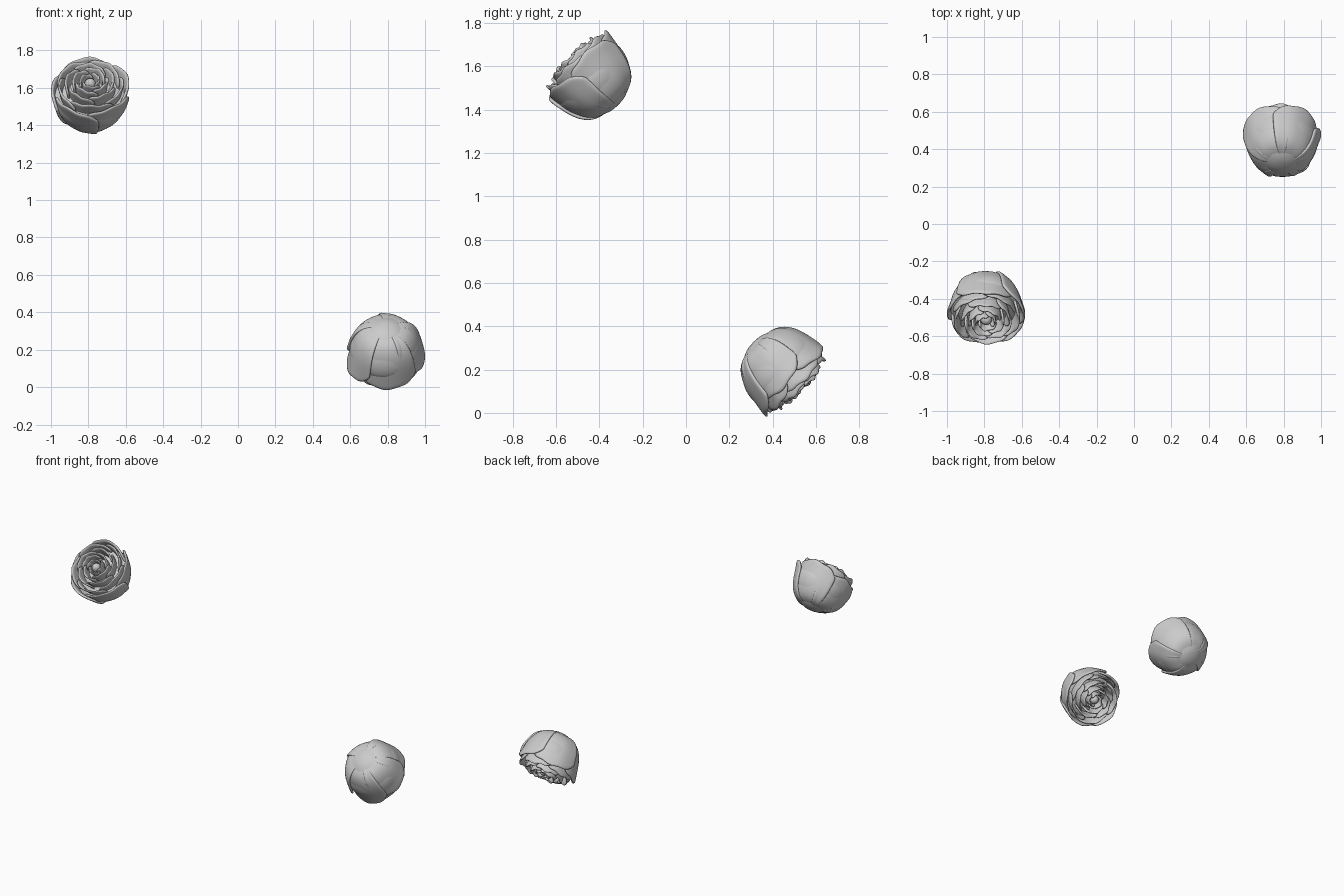
import bpy, bmesh, math
from mathutils import Vector, Matrix

if "Cube" in bpy.data.objects:
    bpy.data.objects.remove(bpy.data.objects["Cube"])

TILT = Matrix.Rotation(math.radians(45), 3, 'X')
CENTRE = Vector((-0.79, -0.45, 1.56))
MID = Vector((0, 0, 0.875))


def place(p, sign):
    # rose frame -> world; sign -1 is the point-mirrored lower rose
    w = TILT @ Vector(p) + CENTRE
    return w if sign > 0 else MID * 2 - w


def finish(bm, name, sign, thick=0.0):
    for v in bm.verts:
        v.co = place(v.co, sign)
    bmesh.ops.remove_doubles(bm, verts=bm.verts, dist=1e-5)
    if sign < 0:
        bmesh.ops.reverse_faces(bm, faces=bm.faces)
    for f in bm.faces:
        f.smooth = True
    me = bpy.data.meshes.new(name)
    bm.to_mesh(me)
    bm.free()
    ob = bpy.data.objects.new(name, me)
    bpy.context.collection.objects.link(ob)
    if thick:
        m = ob.modifiers.new("thickness", 'SOLIDIFY')
        m.thickness, m.offset = thick, 0
    m = ob.modifiers.new("smooth", 'SUBSURF')
    m.levels = m.render_levels = 1
    return ob


def grid(bm, fn, nu, nv):
    rows = [[bm.verts.new(fn(i / nu, j / nv)) for i in range(nu + 1)] for j in range(nv + 1)]
    for a, b in zip(rows, rows[1:]):
        for i in range(nu):
            bm.faces.new((a[i], a[i + 1], b[i + 1], b[i]))


def petal(name, sign, ang, half, R, base, top, flare, thick, dip=0.05, twist=0.012):
    def fn(a, v):
        u = 2 * a - 1
        t = math.radians(ang + half * u)
        rim = top - dip * abs(u) ** 2.6 + 0.006 * math.cos(u * 9)
        r = 0.02 + (R - 0.02) * math.sqrt(max(0, 1 - (1 - v) ** 2.4))
        r += (flare * v ** 5 * (1 - 0.6 * u * u)) + twist * u * v
        z = base + (rim - base) * v ** 1.25
        return (r * math.cos(t), r * math.sin(t), z)
    bm = bmesh.new()
    grid(bm, fn, 14, 10)
    finish(bm, name, sign, thick)


def lathe(name, sign, profile, n=28):
    bm = bmesh.new()
    k = len(profile) - 1

    def fn(a, v):
        r, z = profile[round(v * k)]
        return (r * math.cos(a * math.tau), r * math.sin(a * math.tau), z)
    grid(bm, fn, n, k)
    finish(bm, name, sign)


# ring: count, start angle, half width, radius, base, top, flare, thickness, dip
RINGS = [
    ("heart_petal", 3, 20, 75, 0.046, -0.03, 0.122, 0.004, 0.012, 0.02),
    ("inner_petal", 4, 60, 58, 0.080, -0.06, 0.125, 0.008, 0.014, 0.028),
    ("middle_petal", 5, 90, 47, 0.118, -0.09, 0.116, 0.012, 0.014, 0.035),
    ("broad_petal", 5, 54, 46, 0.158, -0.13, 0.100, 0.016, 0.015, 0.04),
]
# outer petals: angle, half width, radius, top, flare
OUTER = [(90, 52, 0.186, 0.090, 0.014), (18, 48, 0.188, 0.085, 0.022),
         (162, 48, 0.182, 0.055, 0.022), (-126, 50, 0.186, 0.070, 0.018),
         (-54, 50, 0.186, 0.075, 0.018)]

for sign, tag in ((1, "upper"), (-1, "lower")):
    # rounded cup under the petals, closed by a shallow floor
    lathe(tag + "_cup", sign, [(0, -0.196), (0.05, -0.192), (0.1, -0.168), (0.145, -0.13),
                               (0.178, -0.085), (0.194, -0.035), (0.196, 0.005),
                               (0.185, 0.02), (0.15, 0.03), (0.08, 0.05), (0, 0.06)])
    # bud in the middle
    lathe(tag + "_bud", sign, [(0, 0.118), (0.016, 0.114), (0.029, 0.1), (0.034, 0.08),
                               (0.032, 0.04), (0.02, 0), (0, -0.01)][::-1], 16)
    for name, n, start, half, R, base, top, flare, thick, dip in RINGS:
        for i in range(n):
            petal(f"{tag}_{name}_{i+1}", sign, start + 360 * i / n, half, R, base, top, flare, thick, dip)
    for i, (ang, half, R, top, flare) in enumerate(OUTER):
        petal(f"{tag}_outer_petal_{i+1}", sign, ang, half, R, -0.18, top, flare, 0.017, 0.065)
